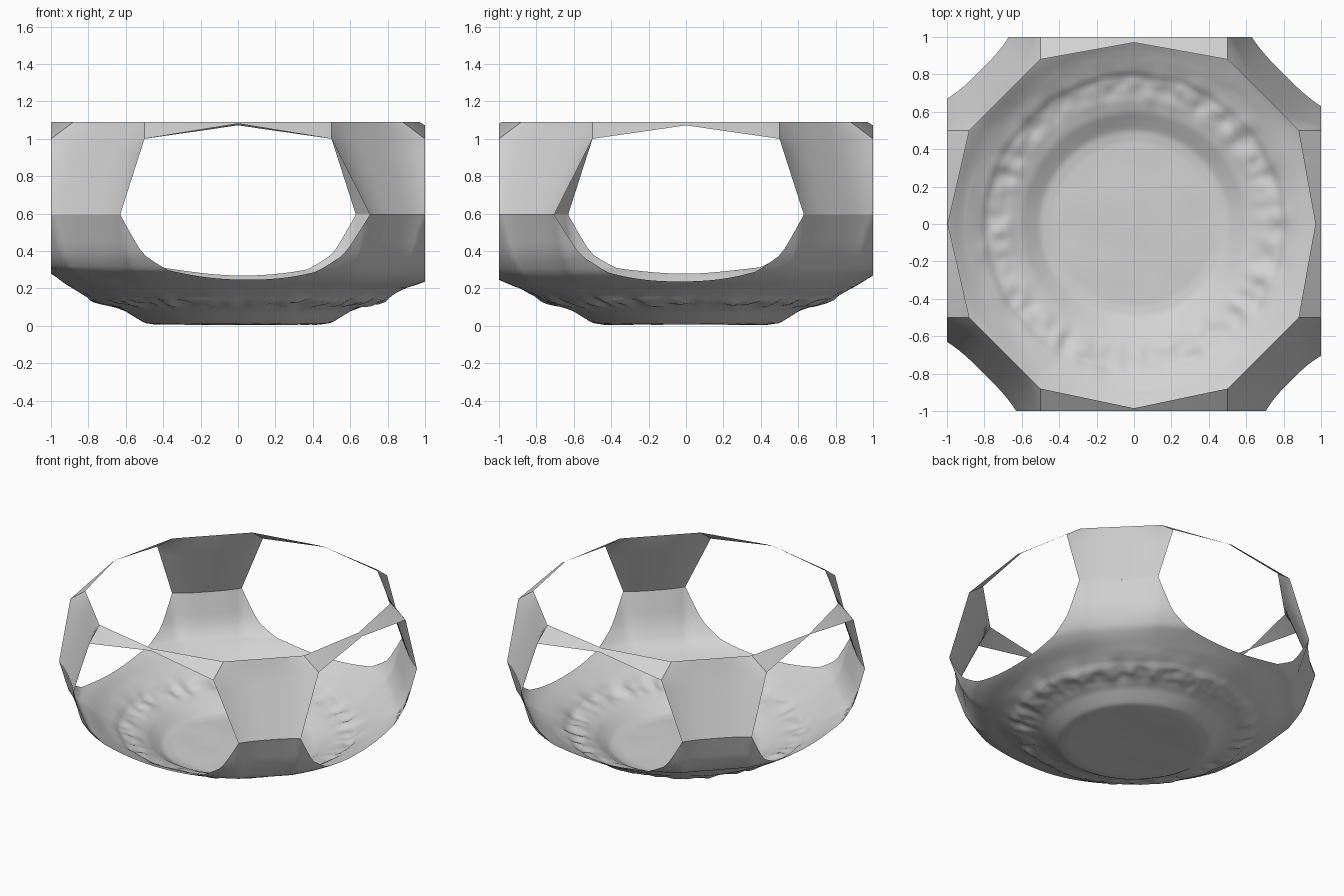
import bpy, bmesh, math
from mathutils import Vector, noise

if "Cube" in bpy.data.objects:
    bpy.data.objects.remove(bpy.data.objects["Cube"])

grey = bpy.data.materials.new("plain grey")
grey.use_nodes = True
colour = (0.65, 0.65, 0.65, 1)
grey.diffuse_color = colour
grey.node_tree.nodes["Principled BSDF"].inputs["Base Color"].default_value = colour


def finish(name, bm, angle):
    bmesh.ops.remove_doubles(bm, verts=bm.verts, dist=0.0005)
    # turn every face outward from the middle of the shell
    for face in bm.faces:
        face.normal_update()
        if face.normal.dot(face.calc_center_median() - Vector((0, 0, 0.6))) < 0:
            face.normal_flip()
    mesh = bpy.data.meshes.new(name)
    bm.to_mesh(mesh)
    bm.free()
    obj = bpy.data.objects.new(name, mesh)
    bpy.context.scene.collection.objects.link(obj)
    mesh.materials.append(grey)
    bpy.ops.object.select_all(action="DESELECT")
    obj.select_set(True)
    bpy.context.view_layer.objects.active = obj
    bpy.ops.object.shade_smooth_by_angle(angle=math.radians(angle))


# Corner reach of each quadrant, anticlockwise from +x +y
reach = [0.63, 0.67, 0.63, 0.705]
MID = 0.595
TOP = 1.09
EDGE = 1.18
SAG = 0.02

# Bowl profile: radius, height
profile = [(0, 0.012), (0.44, 0.006), (0.5, 0.014), (0.55, 0.045), (0.6, 0.077),
           (0.67, 0.105), (0.74, 0.122), (0.785, 0.135), (0.81, 0.158),
           (0.86, 0.185), (0.93, 0.222), (1, 0.262), (1.063, 0.3),
           (1.118, 0.385), (EDGE, MID)]


def height(r):
    for (r0, z0), (r1, z1) in zip(profile, profile[1:]):
        if r <= r1:
            return z0 + (z1 - z0) * (r - r0) / (r1 - r0)
    return MID


def across(a, b, t, sag):
    """Point on the slightly hollow line between a corner panel's two sides."""
    inward = sag * (1 - abs(2 * t - 1) ** 3) / math.sqrt(2)
    return a + (b - a) * t - Vector((inward, inward, 0))


def bump(p, r):
    """Crumpled ring around the foot of the bowl."""
    ring = math.exp(-((r - 0.74) / 0.07) ** 2)
    a = math.atan2(p.y, p.x)
    folds = noise.noise(Vector((math.cos(a) * 9, math.sin(a) * 9, r * 4)))
    fine = noise.noise(Vector((p.x * 14, p.y * 14, 3)))
    floor = 0.004 * noise.noise(Vector((p.x * 5, p.y * 5, 7)))
    return ring * (0.022 * folds + 0.012 * fine) + (floor if r < 0.9 else 0)


def lean(p, s):
    """The wall hangs lower towards +x and -y."""
    return (0.01 * p.y - 0.02 * p.x) * math.exp(-((s - 1) / 0.08) ** 2)


# Outer boundary columns: half opening, corner, half opening
columns = []
for q, c in enumerate(reach):
    a0 = math.atan(c)
    rim = math.hypot(1, c)
    before, after = [(rim + math.hypot(1, reach[(q + d) % 4])) / 2 for d in (-1, 1)]
    turn = q * math.pi / 2
    for i in range(22):
        t = i / 22
        columns.append((a0 * t + turn, 1 / math.cos(a0 * t), before + (rim - before) * t))
    for i in range(16):
        p = across(Vector((1, c, 0)), Vector((c, 1, 0)), i / 16, SAG)
        columns.append((math.atan2(p.y, p.x) + turn, p.length, p.length))
    for i in range(22):
        t = i / 22
        a = a0 * (1 - t)
        columns.append((math.pi / 2 - a + turn, 1 / math.cos(a), rim + (after - rim) * t))

# Bowl: rings are round inside and spread to the cut boundary outside
INNER, RINGS, OUTER = 0.88, 50, 14
bm = bmesh.new()
centre = bm.verts.new((0, 0, height(0)))
grid = []
for a, out, rim in columns:
    line = []
    for k in range(1, RINGS + OUTER + 1):
        r = INNER * k / RINGS
        s = r
        if k > RINGS:
            r = INNER + (out - INNER) * (k - RINGS) / OUTER
            s = INNER + (r - INNER) * (EDGE - INNER) / (rim - INNER)
        p = Vector((r * math.cos(a), r * math.sin(a), 0))
        # wobble the radius of the ledge so that it winds
        wind = 0.02 * noise.noise(p * 6) * math.exp(-((r - 0.76) / 0.1) ** 2)
        p.z = max(0, height(s + wind) + bump(p, r) + lean(p, s))
        line.append(bm.verts.new(p))
    grid.append(line)
for a, b in zip(grid, grid[1:] + grid[:1]):
    bm.faces.new((centre, a[0], b[0]))
    for k in range(len(a) - 1):
        bm.faces.new((a[k], a[k + 1], b[k + 1], b[k]))
finish("bowl", bm, 50)

# Upper band: four hollow corner panels joined by thin tapering strips
side_rim = [0.97, 0.97, 0.995, 0.985]
ACROSS, UP = 16, 6
bm = bmesh.new()


def add(points, q):
    turn = [(1, 0), (0, 1), (-1, 0), (0, -1)][q]
    bm.faces.new([bm.verts.new((x * turn[0] - y * turn[1], x * turn[1] + y * turn[0], z))
                  for x, y, z in points])


for q, c in enumerate(reach):
    low, mid, high = Vector((1, c, MID)), Vector((1, 0.5, 1)), Vector((0.88, 0.5, TOP))
    # side points from the bowl up to the rim, each with its hollow
    side = [(low.lerp(mid, i / UP), SAG + 0.035 * i / UP) for i in range(UP + 1)]
    side.append((high, 0))
    rows = [[across(p, Vector((p.y, p.x, p.z)), i / ACROSS, sag)
             for i in range(ACROSS + 1)] for p, sag in side]
    for a, b in zip(rows, rows[1:]):
        for i in range(ACROSS):
            add([a[i], a[i + 1], b[i + 1], b[i]], q)
    inset = side_rim[q]
    for s in (1, -1):
        add([(1, 0.5 * s, 1), (0.88, 0.5 * s, TOP), (inset, 0, TOP),
             (1, 0, TOP - (1 - inset) * 0.6)], q)
finish("upper_band", bm, 30)
